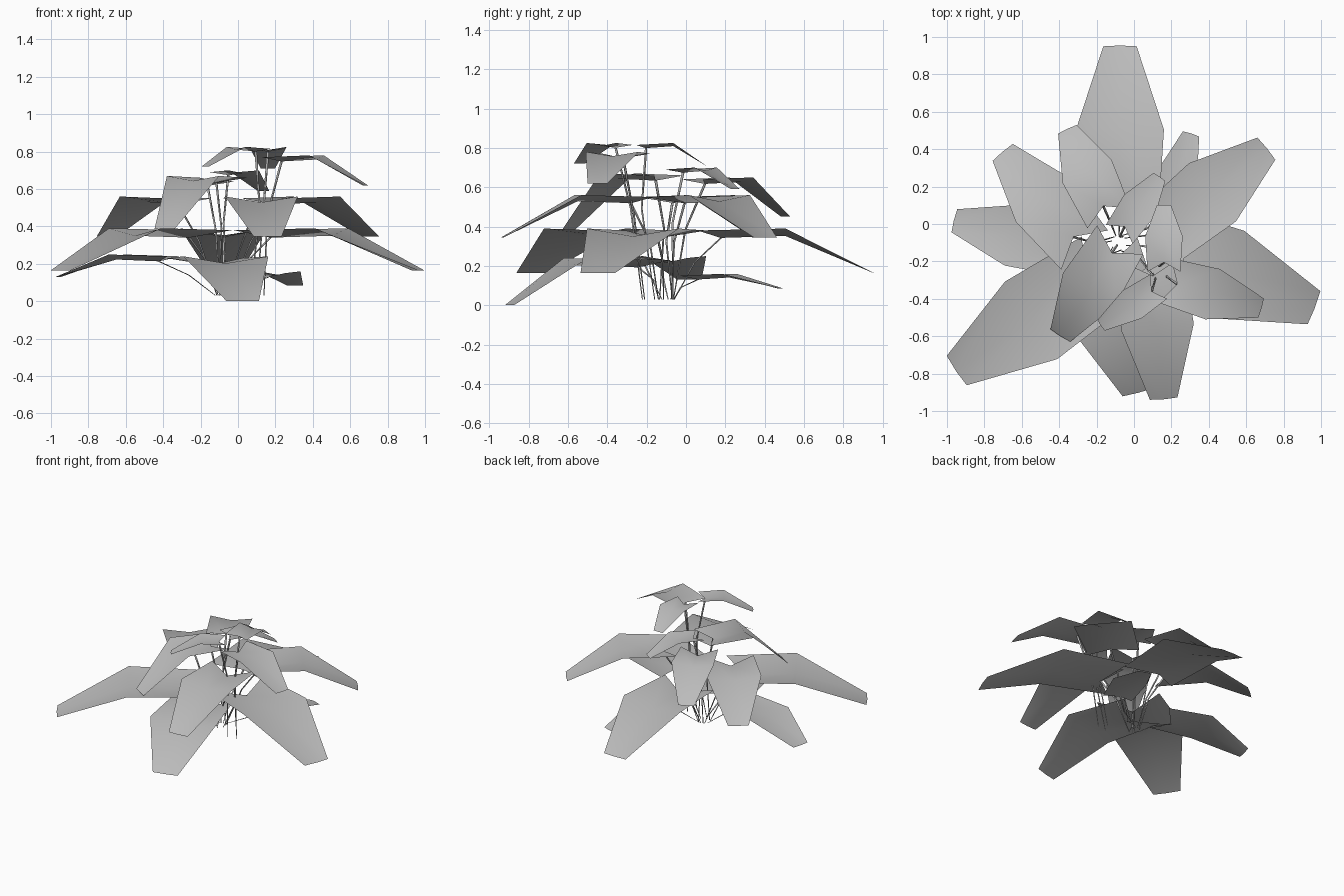
import bpy, bmesh
from math import radians
from mathutils import Vector, Matrix

if "Cube" in bpy.data.objects:
    bpy.data.objects.remove(bpy.data.objects["Cube"], do_unlink=True)

grey = bpy.data.materials.new("leaf_grey")
grey.use_nodes = True
grey.diffuse_color = (0.5, 0.5, 0.5, 1)
grey.node_tree.nodes["Principled BSDF"].inputs["Base Color"].default_value = (0.5, 0.5, 0.5, 1)


def finish(bm, name):
    mesh = bpy.data.meshes.new(name)
    for f in bm.faces:
        f.smooth = True
    bm.to_mesh(mesh)
    bm.free()
    mesh.materials.append(grey)
    obj = bpy.data.objects.new(name, mesh)
    bpy.context.collection.objects.link(obj)


def leaf_blade(name, x, y, angle, width, reach, z, drop):
    """Notched blade: base, shoulder and tip rows, folded along the midrib."""
    turn = Matrix.Rotation(radians(angle), 3, 'Z')
    fold = 0.08 * width
    # each row: edge position, midrib position, half width, edge height, midrib height
    rows = [(-0.95 * width, -0.7 * width, 0.44 * width, z - 0.01, z - 0.01 - fold),
            (0, 0, 0.5 * width, z, z - fold),
            (reach, reach * 1.01, 0.19 * width, z - drop, z - drop)]
    bm = bmesh.new()
    grid = []
    for edge, mid, half, ze, zm in rows:
        pts = [Vector((edge, -half, 0)), Vector((mid, 0, 0)), Vector((edge, half, 0))]
        grid.append([bm.verts.new(turn @ p + Vector((x, y, h)))
                     for p, h in zip(pts, (ze, zm, ze))])
    for a, b in zip(grid, grid[1:]):
        for i in range(2):
            bm.faces.new((a[i], b[i], b[i + 1], a[i + 1]))
    finish(bm, name)
    notch = turn @ Vector((-0.7 * width, 0, 0)) + Vector((x, y, z - 0.01 - fold))
    return notch, turn @ Vector((1, 0, 0))


def leaf_stem(name, foot, top, out):
    """Thin three-sided stalk, bowed upwards and tapering to the ground."""
    bend = foot.lerp(top, 0.6) - out * 0.04
    bm = bmesh.new()
    rings = []
    for p, r in ((foot, 0.003), (bend, 0.006), (top, 0.008)):
        rings.append([bm.verts.new(p + Matrix.Rotation(radians(120 * k), 3, 'Z') @ (out * r))
                      for k in range(3)])
    for a, b in zip(rings, rings[1:]):
        for i in range(3):
            j = (i + 1) % 3
            bm.faces.new((a[i], a[j], b[j], b[i]))
    finish(bm, name)


# name: shoulder x, y, heading, width, reach, height, droop
leaves = {
    "low_left": (0.22, 0.22, 72, 0.24, 0.275, 0.16, 0.075),
    "low_right": (-0.65, -0.06, 166, 0.335, 0.32, 0.25, 0.12),
    "low_front": (-0.065, -0.56, 285, 0.47, 0.35, 0.24, 0.24),
    "broad_back": (-0.075, 0.505, 90, 0.47, 0.445, 0.39, 0.225),
    "broad_left": (0.50, -0.27, -21, 0.50, 0.495, 0.39, 0.225),
    "broad_right": (-0.55, -0.515, 214, 0.50, 0.48, 0.39, 0.225),
    "middle_left": (0.42, 0.17, 39, 0.40, 0.37, 0.56, 0.215),
    "middle_right": (-0.49, 0.13, 130, 0.37, 0.33, 0.56, 0.215),
    "middle_front": (0.125, -0.55, 275, 0.39, 0.385, 0.56, 0.215),
    "upper_front": (-0.24, -0.35, 238, 0.33, 0.29, 0.67, 0.285),
    "upper_back": (-0.25, 0.28, 115, 0.29, 0.25, 0.65, 0.20),
    "upper_left": (0.03, 0.10, 55, 0.20, 0.185, 0.70, 0.11),
    "top_back": (0.16, -0.065, 90, 0.20, 0.165, 0.825, 0.115),
    "top_front": (-0.01, -0.43, 214, 0.18, 0.20, 0.825, 0.105),
    "top_left": (0.42, -0.375, -16, 0.28, 0.27, 0.78, 0.16),
}
for name, spec in leaves.items():
    top, out = leaf_blade(name + "_leaf", *spec)
    foot = Vector((0.1, -0.2, 0.03)) if name.startswith("top") else Vector((-0.08, -0.1, 0.03))
    leaf_stem(name + "_stem", foot + out * 0.04, top, out)
